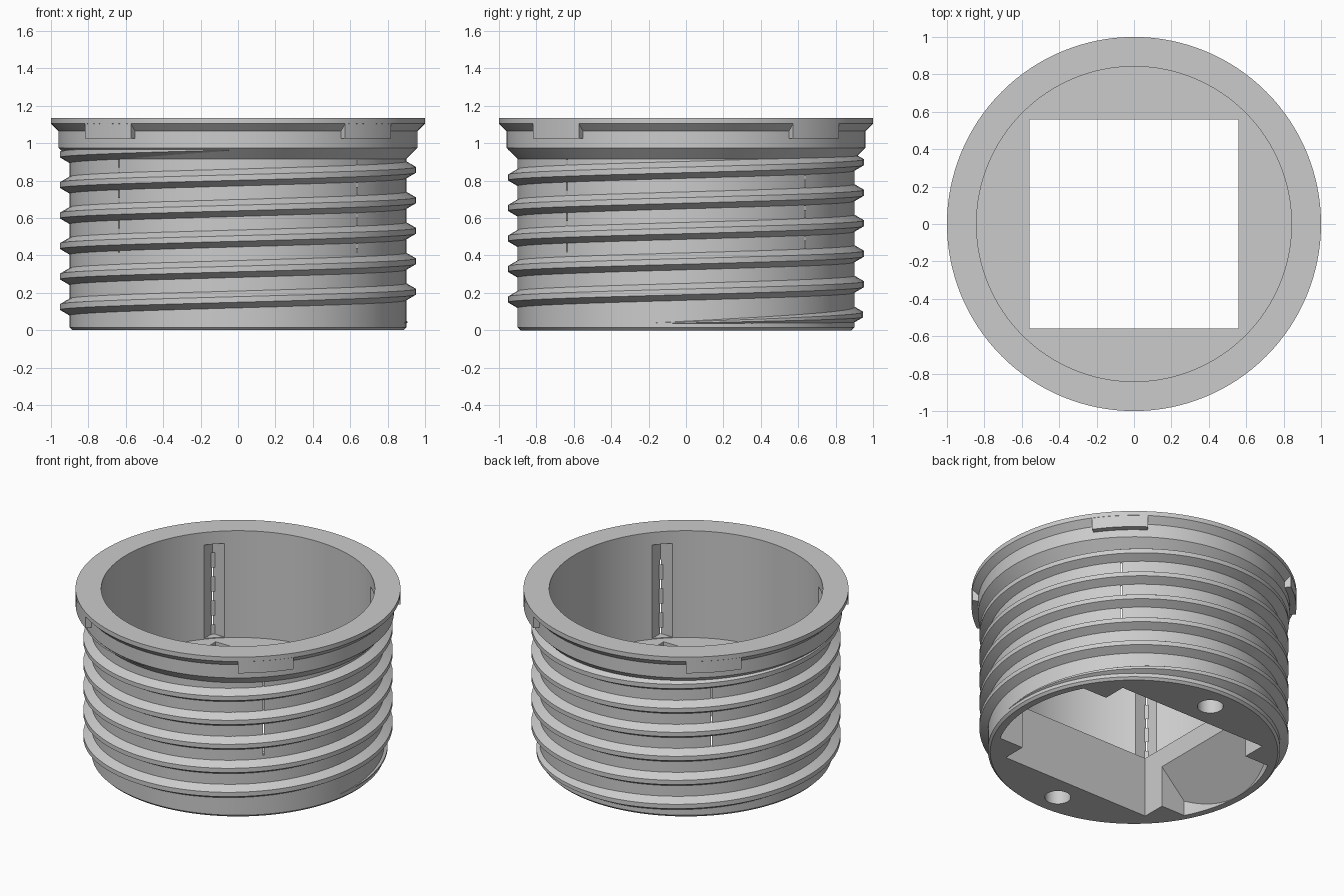
import bpy, bmesh
from math import cos, sin, radians, pi, tau

cube = bpy.data.objects.get("Cube")
if cube:
    bpy.data.objects.remove(cube, do_unlink=True)

GREY = (0.6, 0.6, 0.6, 1)
mat = bpy.data.materials.new("light_grey")
mat.use_nodes = True
mat.diffuse_color = GREY
mat.node_tree.nodes["Principled BSDF"].inputs["Base Color"].default_value = GREY


def finish(name, bm):
    """Turn a bmesh into a linked object with outward normals."""
    bmesh.ops.recalc_face_normals(bm, faces=bm.faces)
    mesh = bpy.data.meshes.new(name)
    bm.to_mesh(mesh)
    bm.free()
    mesh.materials.append(mat)
    obj = bpy.data.objects.new(name, mesh)
    bpy.context.collection.objects.link(obj)
    return obj


def loft(name, sections, closed=False):
    """Skin a row of equal-length closed sections and cap the ends."""
    bm = bmesh.new()
    rings = [[bm.verts.new(p) for p in s] for s in sections]
    n = len(rings[0])
    pairs = list(zip(rings, rings[1:]))
    if closed:
        pairs.append((rings[-1], rings[0]))
    for a, b in pairs:
        for i in range(n):
            j = (i + 1) % n
            bm.faces.new((a[i], a[j], b[j], b[i]))
    if not closed:
        bm.faces.new(rings[0])
        bm.faces.new(rings[-1][::-1])
    return finish(name, bm)


def circle(r, z, x=0, y=0, n=128):
    return [(x + r * cos(tau * i / n), y + r * sin(tau * i / n), z) for i in range(n)]


def rect(hx, hy, z):
    return [(-hx, -hy, z), (hx, -hy, z), (hx, hy, z), (-hx, hy, z)]


def cylinder(name, r, z0, z1, x=0, y=0, n=128):
    return loft(name, [circle(r, z0, x, y, n), circle(r, z1, x, y, n)])


def boolean(obj, tool, operation="DIFFERENCE"):
    """Apply a boolean and discard the cutter."""
    mod = obj.modifiers.new("cut", "BOOLEAN")
    mod.operation = operation
    mod.solver = "EXACT"
    mod.object = tool
    with bpy.context.temp_override(object=obj, active_object=obj, selected_objects=[obj]):
        bpy.ops.object.modifier_apply(modifier=mod.name)
    bpy.data.objects.remove(tool, do_unlink=True)


def smooth(obj):
    bpy.ops.object.select_all(action="DESELECT")
    obj.select_set(True)
    bpy.context.view_layer.objects.active = obj
    bpy.ops.object.shade_smooth_by_angle(angle=radians(25))


# Body: stacked rings for barrel, collar and flange
TOP = 1.135
profile = [(0.885, 0), (0.9, 0.015), (0.9, 0.915), (0.96, 0.975),
           (0.96, 1.065), (1, 1.105), (1, TOP)]
body = loft("threaded_body", [circle(r, z) for r, z in profile])

# Bore, corner grooves and square opening
FLOOR = 0.41
boolean(body, cylinder("bore_cutter", 0.842, FLOOR, 1.3))
boolean(body, loft("groove_cutter", [rect(0.639, 0.639, FLOOR + 0.005), rect(0.639, 0.639, 1.05)]))
boolean(body, loft("square_cutter", [rect(0.56, 0.56, -0.1), rect(0.56, 0.56, 0.6)]))

# Sloped recesses under the floor on the left and right
flare = loft("flare_cutter", [rect(0.94, 0.4, -0.1), rect(0.54, 0.4, 0.3)])
boolean(flare, cylinder("flare_limit", 0.84, -0.2, 0.5), "INTERSECT")
boolean(body, flare)

# Blind holes in the base, front and back
for y in (-0.73, 0.73):
    boolean(body, cylinder("hole_cutter", 0.08, -0.1, 0.12, 0, y, 32))
smooth(body)

# Helical thread, growing from nothing at its lower end
PITCH = 0.163


def thread_section(deg):
    a = radians(deg)
    z = 0.124 + PITCH * (deg - 180) / 360
    t = min(1, 0.03 + (deg + 25) / 130)
    tip, root = 0.892 + 0.06 * t, 0.892
    shape = [(root, -0.05 * t), (tip, -0.015 * t), (tip, 0.015 * t), (root, 0.05 * t)]
    return [(r * cos(a), r * sin(a), z + dz) for r, dz in shape]


smooth(loft("thread", [thread_section(d) for d in range(-25, 2071, 4)]))

# Four locking tabs below the flange
for k in range(4):
    sections = []
    for step in range(-5, 6):
        a = radians(45 + 90 * k + 2 * step)
        sections.append([(r * cos(a), r * sin(a), z)
                         for r, z in ((0.94, 1.025), (0.999, 1.025), (0.999, 1.12), (0.94, 1.12))])
    smooth(loft("locking_tab_%d" % (k + 1), sections))
